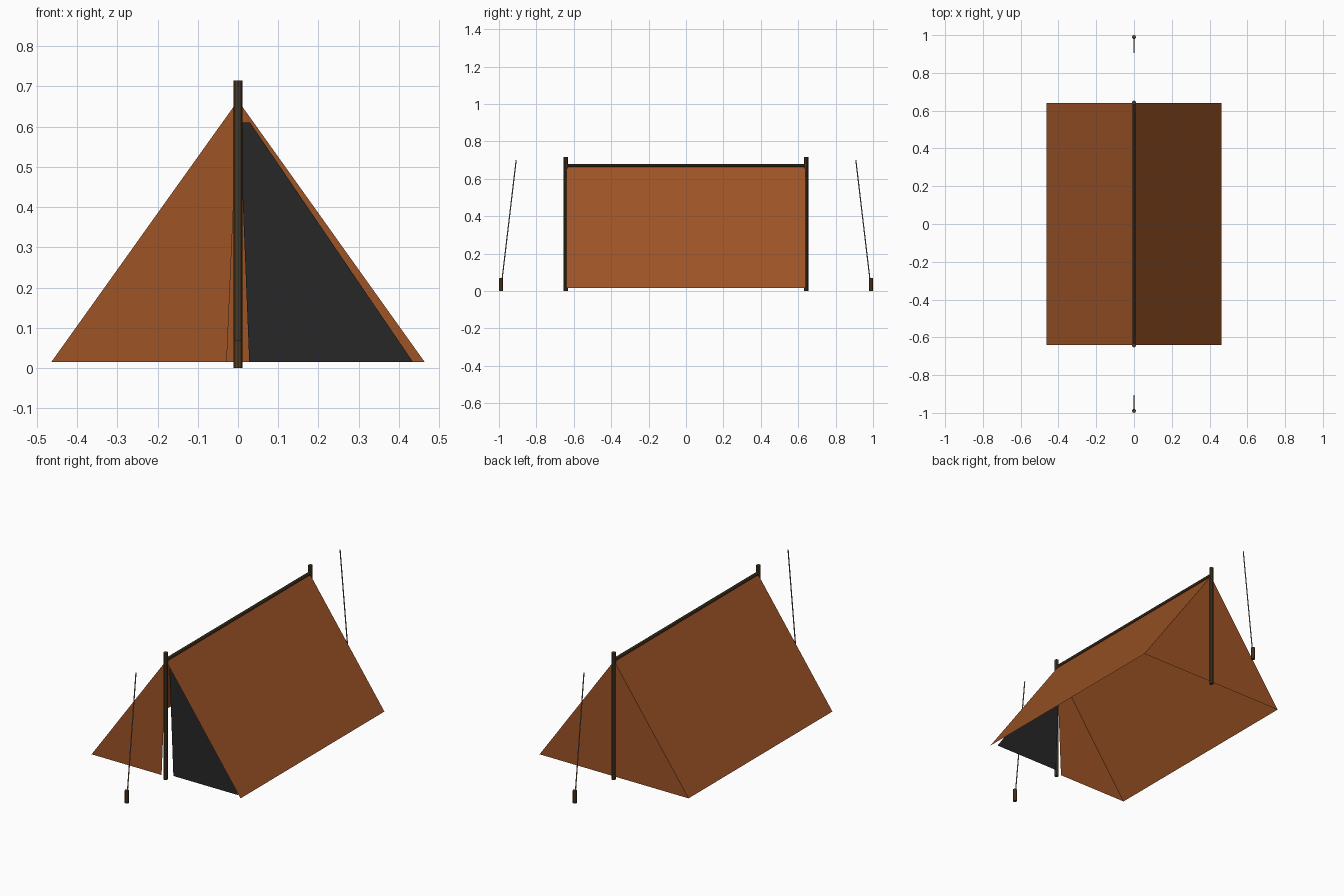
import bpy, bmesh
from mathutils import Vector

if "Cube" in bpy.data.objects:
    bpy.data.objects.remove(bpy.data.objects["Cube"])


def material(name, rgb):
    m = bpy.data.materials.new(name)
    m.diffuse_color = (*rgb, 1)
    m.use_nodes = True
    m.node_tree.nodes["Principled BSDF"].inputs["Base Color"].default_value = m.diffuse_color
    return m


CANVAS = material("rust canvas", (0.34, 0.088, 0.019))
DARK = material("charcoal mesh", (0.020, 0.020, 0.020))
WOOD = material("dark wood", (0.075, 0.045, 0.020))
PEG = material("brown peg wood", (0.10, 0.050, 0.018))
ROPE = material("grey rope", (0.26, 0.23, 0.17))


def add_object(name, bm, mat):
    mesh = bpy.data.meshes.new(name)
    bm.to_mesh(mesh)
    bm.free()
    mesh.materials.append(mat)
    ob = bpy.data.objects.new(name, mesh)
    bpy.context.collection.objects.link(ob)
    return ob


def sheet(name, points, mat):
    """Single flat cloth panel."""
    bm = bmesh.new()
    bm.faces.new([bm.verts.new(p) for p in points])
    return add_object(name, bm, mat)


def rod(name, a, b, radius, mat, sides=8):
    """Straight faceted rod between two points."""
    a, b = Vector(a), Vector(b)
    d = b - a
    bm = bmesh.new()
    bmesh.ops.create_cone(bm, cap_ends=True, segments=sides,
                          radius1=radius, radius2=radius, depth=d.length)
    mat4 = d.to_track_quat('Z', 'Y').to_matrix().to_4x4()
    mat4.translation = (a + b) / 2
    bm.transform(mat4)
    return add_object(name, bm, mat)


HALF_W, HALF_L, HEM, APEX = 0.464, 0.64, 0.015, 0.665

# sloping canvas walls
for side, s in (("left", -1), ("right", 1)):
    pts = [(s * HALF_W, -HALF_L, HEM), (s * HALF_W, HALF_L, HEM),
           (0, HALF_L, APEX), (0, -HALF_L, APEX)]
    sheet(side + "_wall", pts if s > 0 else pts[::-1], CANVAS)

# closed back end
sheet("back_wall", [(HALF_W, HALF_L, HEM), (-HALF_W, HALF_L, HEM),
                    (0, HALF_L, APEX)], CANVAS)

# front: closed left flap, dark doorway panel set slightly inside
sheet("front_flap", [(-HALF_W, -HALF_L, HEM), (-0.028, -HALF_L, HEM),
                     (0, -HALF_L, APEX)], CANVAS)
sheet("doorway_panel", [(0.028, -0.615, HEM), (0.435, -0.615, HEM),
                        (0.03, -0.615, 0.61), (0.004, -0.615, 0.61)], DARK)

# ridge pole
rod("ridge_pole", (0, -0.645, 0.671), (0, 0.645, 0.671), 0.009, WOOD)

# upright poles, guy ropes and pegs at both ends
for end, s in (("front", -1), ("back", 1)):
    rod(end + "_pole", (0, s * 0.643, 0), (0, s * 0.643, 0.715), 0.011, WOOD)
    rod(end + "_peg", (0, s * 0.989, 0), (0, s * 0.989, 0.07), 0.011, PEG)
    rod(end + "_guy_rope", (0, s * 0.983, 0.065), (0, s * 0.908, 0.70), 0.003, ROPE, 6)
